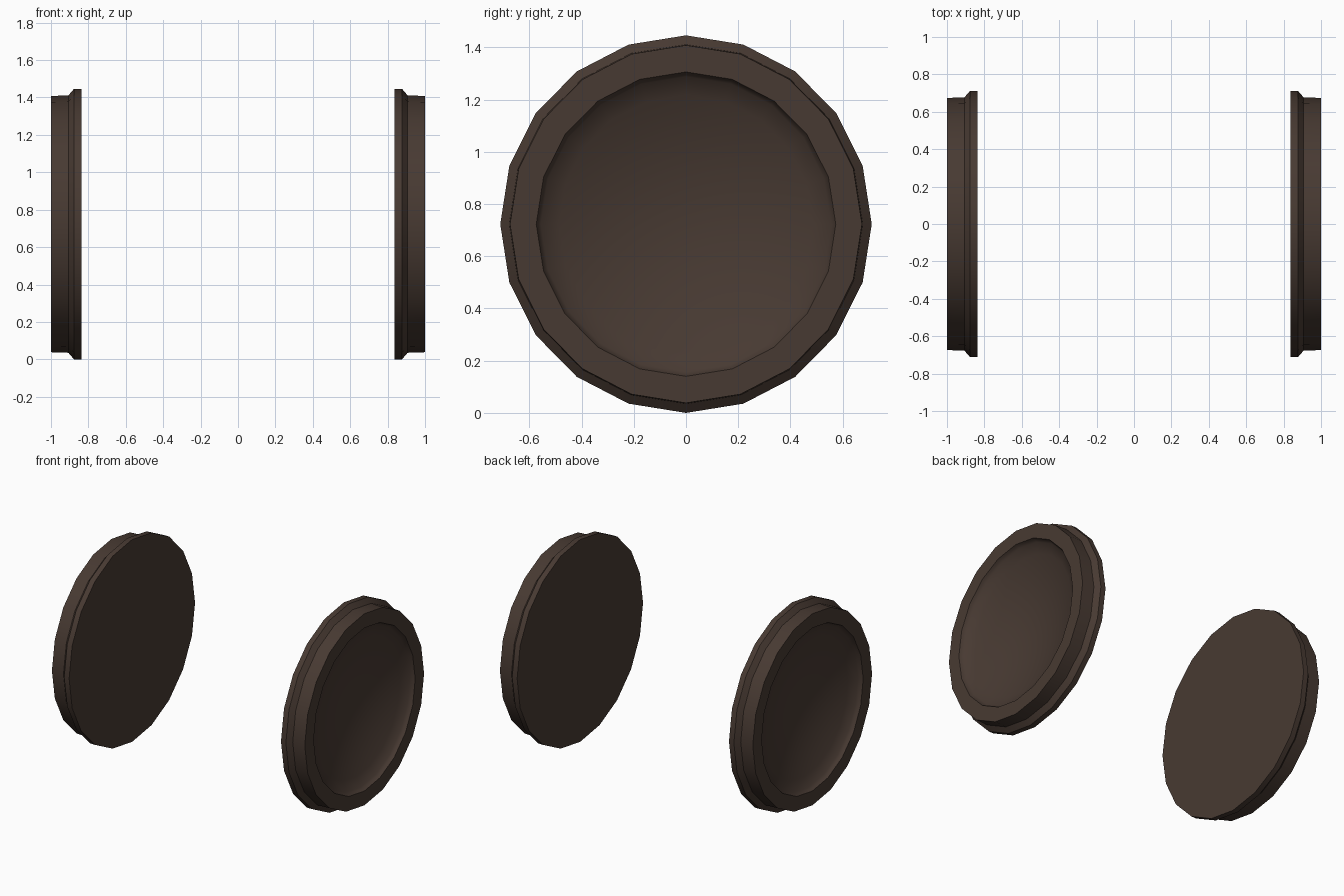
import bpy, bmesh, math

if "Cube" in bpy.data.objects:
    bpy.data.objects.remove(bpy.data.objects["Cube"])

SIDES = 20
RADIUS = 0.723      # flange radius, also the axle height
Y_SQUASH = 0.984    # wheels are very slightly narrower than tall
DISH_RADIUS = 0.583
LIP_DEPTH = 0.03
DISH_DEPTH = 0.16
DISH_RINGS = 8

steel = bpy.data.materials.new("dark brown steel")
steel.diffuse_color = (0.064, 0.042, 0.032, 1)
steel.use_nodes = True
steel.node_tree.nodes["Principled BSDF"].inputs["Base Color"].default_value = steel.diffuse_color

# (distance from middle, radius) from the flat back face to the rim
PROFILE = [
    (0.838, 0.0), (0.838, RADIUS), (0.877, RADIUS),   # flat back, flange
    (0.907, 0.688), (1.0, 0.685),                     # bevel, tread
    (1.0, DISH_RADIUS), (0.986, 0.577),               # rim face, dish lip
]
# hollow dish: a shallow round bowl below the lip
for k in range(DISH_RINGS + 1):
    t = 1 - k / DISH_RINGS
    depth = LIP_DEPTH + (DISH_DEPTH - LIP_DEPTH) * (1 - t * t)
    PROFILE.append((1.0 - depth, 0.565 * t))


def wheel(name, side):
    bm = bmesh.new()
    rings = []
    for x, r in PROFILE:
        if r == 0:
            rings.append([bm.verts.new((side * x, 0, 0))])
            continue
        rings.append([bm.verts.new((side * x,
                                    r * Y_SQUASH * math.sin(2 * math.pi * i / SIDES),
                                    r * math.cos(2 * math.pi * i / SIDES)))
                      for i in range(SIDES)])
    for a, b in zip(rings, rings[1:]):
        for i in range(SIDES):
            j = (i + 1) % SIDES
            if len(a) == 1:
                bm.faces.new((a[0], b[i], b[j]))
            elif len(b) == 1:
                bm.faces.new((a[i], b[0], a[j]))
            else:
                bm.faces.new((a[i], b[i], b[j], a[j]))
    bmesh.ops.recalc_face_normals(bm, faces=bm.faces)
    mesh = bpy.data.meshes.new(name)
    bm.to_mesh(mesh)
    bm.free()
    mesh.materials.append(steel)
    obj = bpy.data.objects.new(name, mesh)
    obj.location.z = RADIUS
    bpy.context.collection.objects.link(obj)

    # smooth tread and dish, crisp rim, bevel and flange edges
    bpy.ops.object.select_all(action='DESELECT')
    obj.select_set(True)
    bpy.context.view_layer.objects.active = obj
    bpy.ops.object.shade_smooth_by_angle(angle=math.radians(35))


wheel("left_wheel", -1)
wheel("right_wheel", 1)
